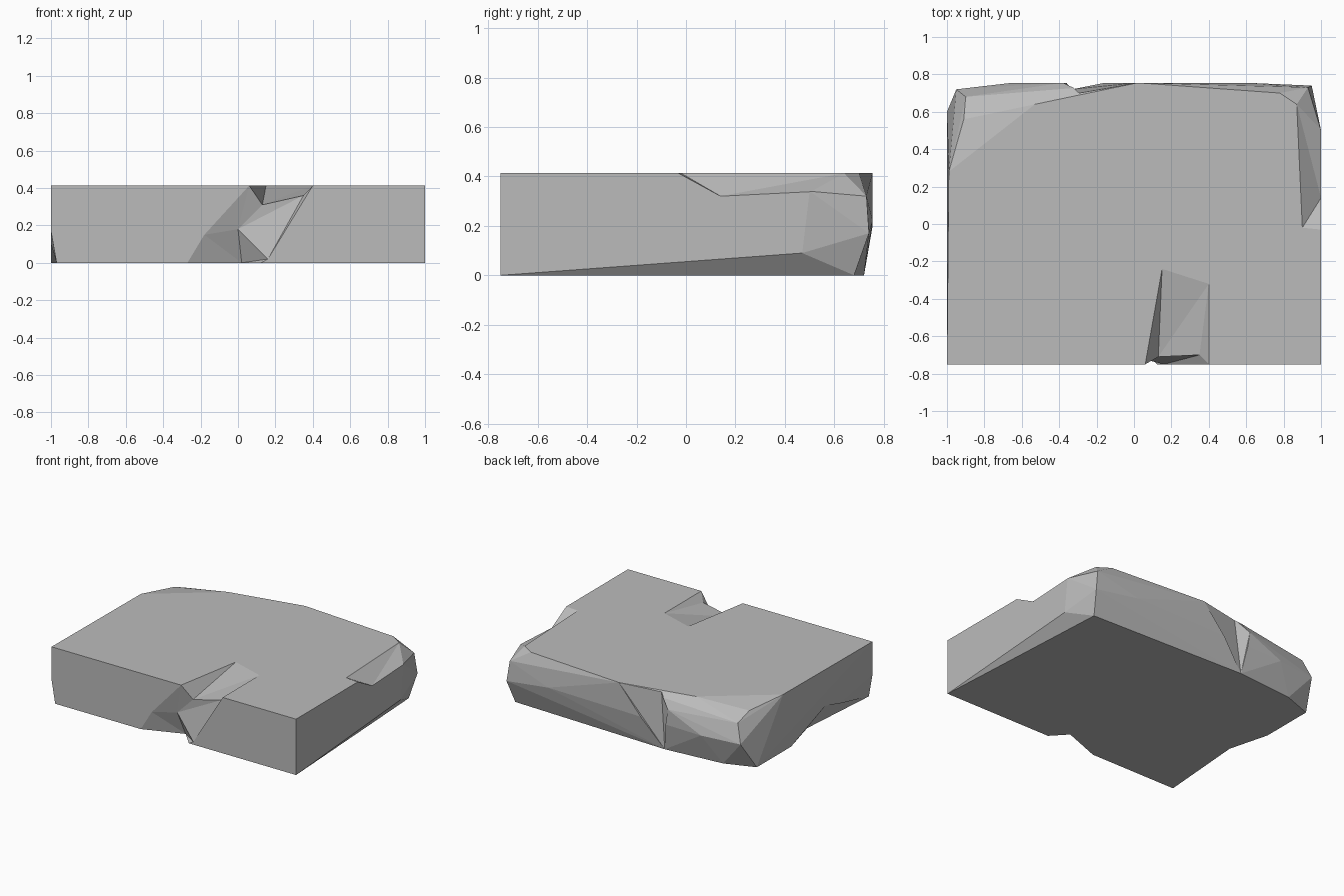
import bpy
import bmesh
from mathutils import Vector

default_cube = bpy.data.objects.get("Cube")
if default_cube:
    bpy.data.objects.remove(default_cube, do_unlink=True)

TOP = 0.413
FRONT = -0.75
BACK = 0.755

stone = bpy.data.materials.new("grey stone")
stone.use_nodes = True
stone_colour = (0.5, 0.5, 0.5, 1)
stone.diffuse_color = stone_colour
stone.node_tree.nodes["Principled BSDF"].inputs["Base Color"].default_value = stone_colour


def at_height(outline, height):
    """Lift a flat outline to one height."""
    return [(x, y, height) for x, y in outline]


def hull_object(name, points):
    """Make a faceted solid that wraps a handful of corner points."""
    bm = bmesh.new()
    for point in points:
        bm.verts.new(point)
    result = bmesh.ops.convex_hull(bm, input=bm.verts)
    leftovers = {v for v in result["geom_interior"] + result["geom_unused"]
                 if isinstance(v, bmesh.types.BMVert)}
    bmesh.ops.delete(bm, geom=list(leftovers), context="VERTS")
    bmesh.ops.recalc_face_normals(bm, faces=bm.faces)
    mesh = bpy.data.meshes.new(name)
    bm.to_mesh(mesh)
    bm.free()
    mesh.materials.append(stone)
    obj = bpy.data.objects.new(name, mesh)
    bpy.context.collection.objects.link(obj)
    return obj


def chip(target, name, points, push):
    """Break a piece off: the points lie on the broken face, push leads out."""
    outside = [Vector(point) + Vector(push) for point in points]
    cutter = hull_object(name, list(points) + outside)
    cutter.hide_render = True
    modifier = target.modifiers.new(name, "BOOLEAN")
    modifier.operation = "DIFFERENCE"
    modifier.solver = "EXACT"
    modifier.object = cutter
    bpy.context.view_layer.objects.active = target
    bpy.ops.object.modifier_apply(modifier=modifier.name)
    bpy.data.objects.remove(cutter, do_unlink=True)


# Slab body: upper outline, worn middle corners and smaller underside
upper_outline = [(-1, FRONT), (1, FRONT), (1, 0.05), (0.87, 0.64), (0.78, 0.7),
                 (0.02, BACK), (-0.53, 0.64), (-0.99, 0.28)]
under_outline = [(-0.97, FRONT), (1, FRONT), (0.92, 0.68), (0.6, 0.69),
                 (-0.33, 0.72), (-0.78, 0.68), (-1, 0.6), (-1, 0.2)]
back_left_corner = [(1, 0.5, 0.34), (0.93, 0.73, 0.32), (0.95, 0.74, 0.17),
                    (1, 0.47, 0.09), (0.6, BACK, 0.22)]
back_right_corner = [(-0.38, BACK, 0.32), (-0.9, 0.68, 0.33), (-0.91, 0.56, 0.38),
                     (-0.95, 0.72, 0.2), (-0.65, BACK, 0.2), (-1, FRONT, 0.17)]
slab = hull_object("stone_slab", at_height(upper_outline, TOP)
                   + at_height(under_outline, 0)
                   + back_left_corner + back_right_corner)

# Front notch, broken in two steps around a shared inner ridge
left_lip = (-0.18, FRONT, 0.15)
right_foot = (0.16, FRONT, 0.02)
ridge = (0, -0.71, 0.18)
chip(slab, "lower_notch",
     [(-0.27, FRONT, 0), left_lip, right_foot, ridge, (0.02, -0.64, 0)],
     (0, -0.2, -0.1))

left_top = (0.06, FRONT, TOP)
right_top = (0.4, FRONT, TOP)
inner_top = [(0.13, -0.71, 0.31), (0.35, -0.7, 0.36)]
chip(slab, "upper_notch",
     [left_lip, left_top, right_foot, right_top, ridge] + inner_top,
     (0, -0.2, 0))

# Shallow worn dip on the upper surface behind the notch
chip(slab, "top_dip",
     [left_top, right_top, (0.15, -0.24, TOP), (0.4, -0.32, TOP),
      (0.19, -0.65, 0.37)] + inner_top,
     (0, -0.05, 0.2))

# Long chip along the left upper edge
chip(slab, "left_edge_chip",
     [(0.9, -0.02, TOP), (1, -0.03, TOP), (0.87, 0.64, TOP),
      (1, 0.14, 0.32), (1, 0.54, 0.34)],
     (0.2, 0, 0.1))

# Undercut along the right lower edge
chip(slab, "right_undercut",
     [(-0.97, FRONT, 0), (-0.92, -0.1, 0), (-1, 0.2, 0), (-1, -0.2, 0.15)],
     (-0.2, 0, -0.05))

# Slight crease down the back
chip(slab, "back_crease",
     [(0.02, BACK, TOP), (-0.29, 0.7, TOP), (-0.38, BACK, 0.32),
      (-0.33, 0.72, 0)],
     (0, 0.1, 0.02))

for polygon in slab.data.polygons:
    polygon.use_smooth = False
